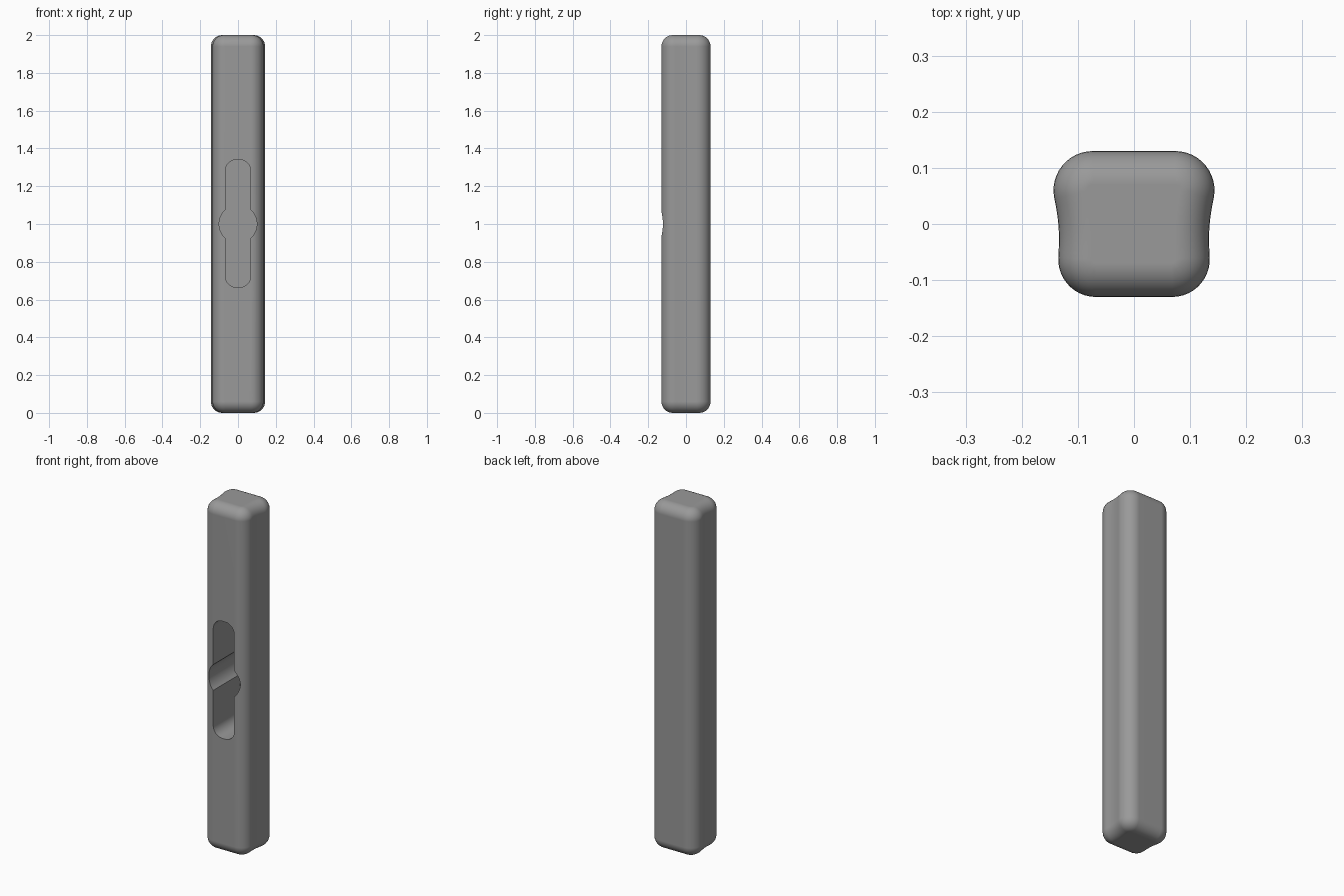
import bpy, bmesh, math
from mathutils import Vector

if "Cube" in bpy.data.objects:
    bpy.data.objects.remove(bpy.data.objects["Cube"])

HEIGHT, FILLET = 2.0, 0.06

grey = bpy.data.materials.new("mid grey")
grey.diffuse_color = (0.32, 0.32, 0.32, 1)
grey.use_nodes = True
grey.node_tree.nodes["Principled BSDF"].inputs["Base Color"].default_value = grey.diffuse_color


def arc(cx, cy, r, a0, a1, n):
    """Points on an arc, each with its outward normal."""
    out = []
    for i in range(n + 1):
        a = math.radians(a0 + (a1 - a0) * i / n)
        d = Vector((math.cos(a), math.sin(a)))
        out.append((Vector((cx, cy)) + d * r, d))
    return out


def make_object(name, bm):
    bmesh.ops.recalc_face_normals(bm, faces=bm.faces)
    mesh = bpy.data.meshes.new(name)
    bm.to_mesh(mesh)
    bm.free()
    mesh.materials.append(grey)
    obj = bpy.data.objects.new(name, mesh)
    bpy.context.collection.objects.link(obj)
    return obj


def loft(bm, rings):
    """Skin closed rings of 3D points and cap both ends."""
    loops = [[bm.verts.new(p) for p in ring] for ring in rings]
    n = len(loops[0])
    for a, b in zip(loops, loops[1:]):
        for i in range(n):
            j = (i + 1) % n
            bm.faces.new((a[i], a[j], b[j], b[i]))
    bm.faces.new(loops[0][::-1])
    bm.faces.new(loops[-1])


# Bar cross-section, right half from back to front: corner, waisted side, corner
back = arc(0.0735, 0.06, 0.07, 90, -12, 12)
front = arc(0.068, -0.063, 0.067, 3, -90, 11)
p0, p3 = back[-1][0], front[0][0]
d0, d3 = back[-1][1], front[0][1]
p1 = p0 + Vector((d0.y, -d0.x)) * 0.05
p2 = p3 - Vector((d3.y, -d3.x)) * 0.03
side = []
for i in range(1, 10):
    t = i / 10
    s = 1 - t
    p = p0 * s**3 + p1 * 3 * s * s * t + p2 * 3 * s * t * t + p3 * t**3
    tan = (p1 - p0) * s * s + (p2 - p1) * 2 * s * t + (p3 - p2) * t * t
    side.append((p, Vector((-tan.y, tan.x)).normalized()))
half = back + side + front
flip = Vector((-1, 1))
profile = half + [(p * flip, d * flip) for p, d in reversed(half)]

# Bar body with rounded ends
levels = []
for i in range(9):
    a = math.radians(90 * i / 8)
    levels.append((FILLET * (1 - math.sin(a)), FILLET * (1 - math.cos(a))))
levels += [(inset, HEIGHT - z) for inset, z in reversed(levels)]
bm = bmesh.new()
loft(bm, [[((p - d * inset).x, (p - d * inset).y, z) for p, d in profile]
          for inset, z in levels])
bar = make_object("bar_body", bm)

# Pocket outline: long slot with rounded ends and a round bulge halfway
W, R, BULGE = 0.067, 0.058, 0.1
top, bottom = 1.34, 0.665
angle = math.degrees(math.acos(W / BULGE))
right = [p for p, d in arc(W - R, top - R, R, 90, 0, 10)
         + arc(0, 1.0, BULGE, angle, -angle, 16)
         + arc(W - R, bottom + R, R, 0, -90, 10)]
outline = right + [p * flip for p in reversed(right)]
bm = bmesh.new()
loft(bm, [[(p.x, y, p.y) for p in outline] for y in (-0.2, 0.115)])
cutter = make_object("pocket_cutter", bm)
cutter.hide_render = True

# Cut the pocket into the front
mod = bar.modifiers.new("pocket", 'BOOLEAN')
mod.operation = 'DIFFERENCE'
mod.solver = 'EXACT'
mod.object = cutter
bpy.context.view_layer.objects.active = bar
bar.select_set(True)
cutter.select_set(False)
bpy.ops.object.modifier_apply(modifier=mod.name)
bpy.data.objects.remove(cutter, do_unlink=True)

# Smooth shading with crisp pocket edges
bpy.ops.object.shade_smooth_by_angle(angle=math.radians(30))
weighted = bar.modifiers.new("even_normals", 'WEIGHTED_NORMAL')
weighted.keep_sharp = True
